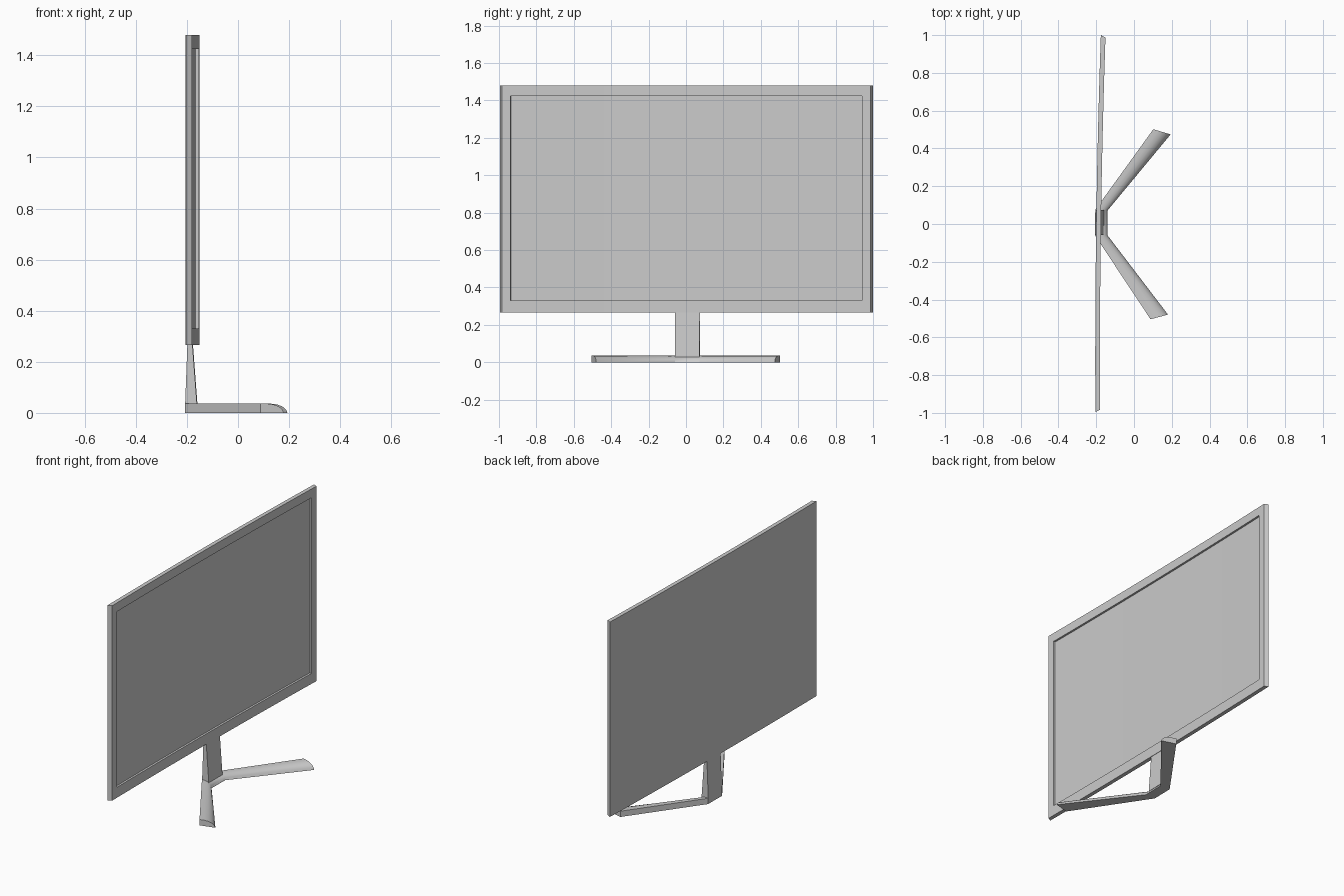
import bpy, bmesh
from mathutils import Vector

if "Cube" in bpy.data.objects:
    bpy.data.objects.remove(bpy.data.objects["Cube"])

TURN = -0.0145          # the whole display is turned slightly about z
BACK, FRONT = -0.200, -0.175
BOTTOM, TOP = 0.265, 1.48


def finish(bm, name, smooth_angle=None):
    bmesh.ops.recalc_face_normals(bm, faces=bm.faces[:])
    mesh = bpy.data.meshes.new(name)
    bm.to_mesh(mesh)
    bm.free()
    obj = bpy.data.objects.new(name, mesh)
    bpy.context.collection.objects.link(obj)
    obj.rotation_euler.z = TURN
    if smooth_angle:
        bpy.ops.object.select_all(action='DESELECT')
        obj.select_set(True)
        bpy.context.view_layer.objects.active = obj
        bpy.ops.object.shade_smooth_by_angle(angle=smooth_angle)
    return obj


def loft(rings, name, smooth_angle=None):
    """Join matching closed rings of points and cap both ends."""
    bm = bmesh.new()
    rows = [[bm.verts.new(p) for p in ring] for ring in rings]
    n = len(rows[0])
    for a, b in zip(rows, rows[1:]):
        for i in range(n):
            j = (i + 1) % n
            bm.faces.new((a[i], a[j], b[j], b[i]))
    bm.faces.new(rows[0])
    bm.faces.new(rows[-1])
    return finish(bm, name, smooth_angle)


# Gently curved display panel, facing +x, with slanted side edges
bm = bmesh.new()
bmesh.ops.create_cube(bm, size=1)
for v in bm.verts:
    front = v.co.x > 0
    v.co = Vector((FRONT if front else BACK,
                   (0.985 if front else 0.998) * (1 if v.co.y > 0 else -1),
                   TOP if v.co.z > 0 else BOTTOM))


def cut(co, normal):
    bmesh.ops.bisect_plane(bm, geom=bm.verts[:] + bm.edges[:] + bm.faces[:],
                           plane_co=co, plane_no=normal)


for i in range(13):
    cut((0, -0.94 + 1.88 * i / 12, 0), (0, 1, 0))
for z in (0.33, 1.425):
    cut((0, 0, z), (0, 0, 1))

# Recessed screen area inside the bezel
bm.normal_update()
screen = [f for f in bm.faces if f.normal.x > 0.9
          and abs(f.calc_center_median().y) < 0.94
          and 0.33 < f.calc_center_median().z < 1.425]
bmesh.ops.inset_region(bm, faces=screen, thickness=0.0005, depth=-0.012)
for v in bm.verts:
    v.co.x += 0.01 * v.co.y ** 2
finish(bm, "display_panel", 0.5)

# V-shaped foot: quarter-round section swept from one tip, via the hub, to the other
section = [(0, 0), (0, 1), (0.3, 1), (0.55, 0.92), (0.78, 0.7), (0.93, 0.38), (1, 0)]
MID = 0.005
tip = ((0.095, 0.503), (0.187, 0.477))
hub = ((-0.206, 0.068), (-0.14, 0.066))
rings = []
for (outer, inner), side in ((tip, 1), (hub, 1), (hub, -1), (tip, -1)):
    rings.append([(outer[0] + (inner[0] - outer[0]) * u,
                   MID * (abs(outer[1]) < 0.1) + side * (outer[1] + (inner[1] - outer[1]) * u),
                   0.036 * h) for u, h in section])
loft(rings, "stand_foot", 0.5)

# Tapered neck between foot and panel
neck = []
for x0, x1, z in ((-0.206, -0.16, 0.012), (-0.206, -0.16, 0.036), (-0.197, -0.178, 0.275)):
    neck.append([(x0, MID - 0.066, z), (x1, MID - 0.066, z),
                 (x1, MID + 0.066, z), (x0, MID + 0.066, z)])
loft(neck, "stand_neck")
